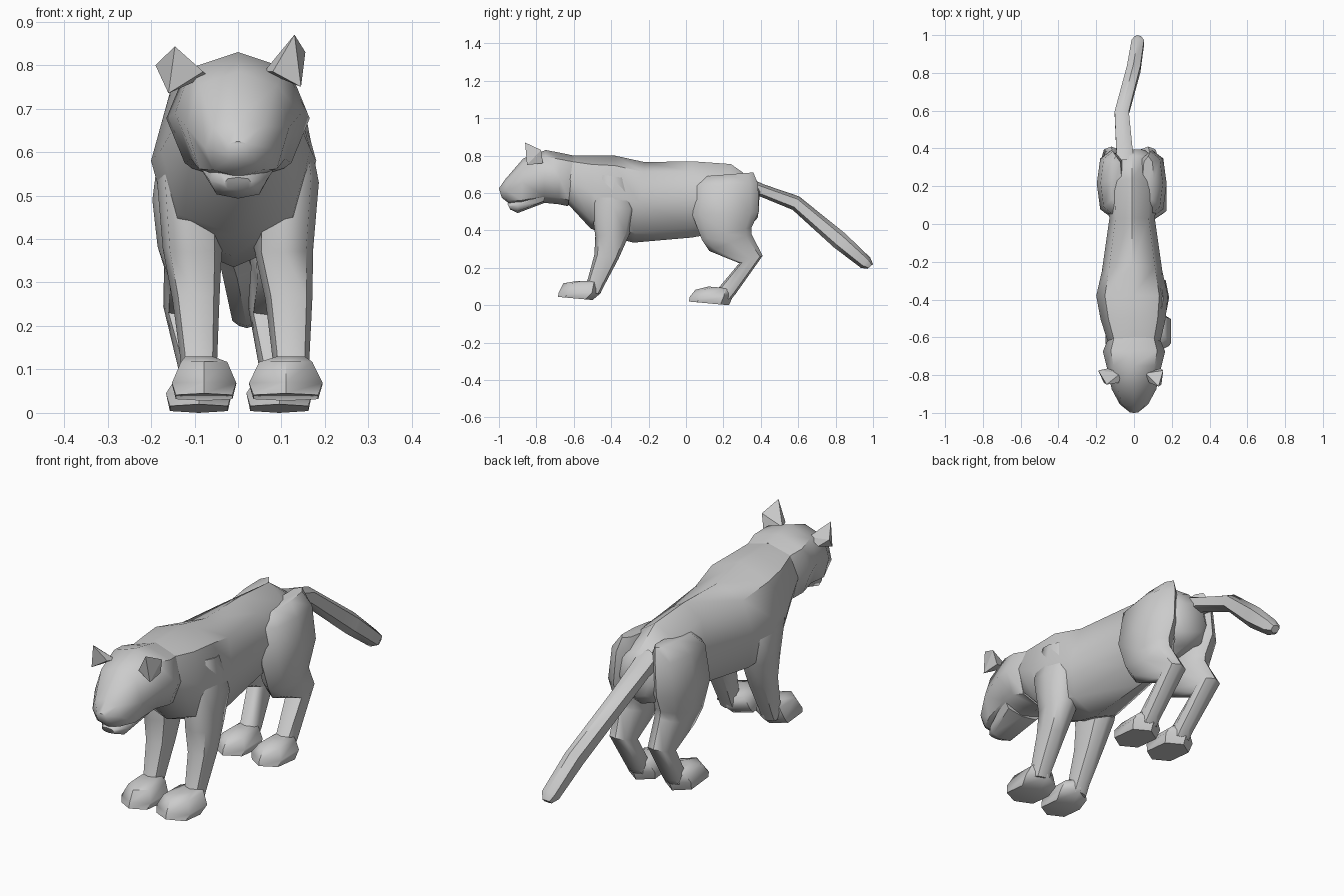
import bpy, bmesh, math
from mathutils import Vector


def finish(name, bm, angle=52):
    bmesh.ops.recalc_face_normals(bm, faces=bm.faces[:])
    me = bpy.data.meshes.new(name)
    bm.to_mesh(me)
    bm.free()
    ob = bpy.data.objects.new(name, me)
    bpy.context.collection.objects.link(ob)
    bpy.ops.object.select_all(action='DESELECT')
    ob.select_set(True)
    bpy.context.view_layer.objects.active = ob
    bpy.ops.object.shade_smooth_by_angle(angle=math.radians(angle))
    return ob


def loft(name, rings, n=8, p=0.8):
    """Skin through rings: (y, z of one end, y, z of other end, centre x, half width[, fullness])."""
    bm = bmesh.new()
    loops = []
    for ya, za, yb, zb, cx, hx, *q in rings:
        e = q[0] if q else p
        mid = Vector((cx, (ya + yb) / 2, (za + zb) / 2))
        arm = Vector((0, (ya - yb) / 2, (za - zb) / 2))
        loop = []
        for i in range(n):
            t = 2 * math.pi * i / n
            c, s = (math.copysign(abs(v) ** e, v) if abs(v) > 1e-6 else 0
                    for v in (math.cos(t), math.sin(t)))
            loop.append(bm.verts.new(mid + arm * c + Vector((hx * s, 0, 0))))
        loops.append(loop)
    for a, b in zip(loops, loops[1:]):
        for i in range(n):
            j = (i + 1) % n
            bm.faces.new((a[i], a[j], b[j], b[i]))
    bm.faces.new(loops[0])
    bm.faces.new(loops[-1])
    return finish(name, bm)


def hull(name, points):
    bm = bmesh.new()
    for co in points:
        bm.verts.new(co)
    bmesh.ops.convex_hull(bm, input=bm.verts[:])
    return finish(name, bm, 20)


# Torso from neck to rump, with a peaked ridge over the hips
loft("torso", [
    (-.70, .79, -.66, .57, 0, .11),
    (-.61, .80, -.63, .54, 0, .14),
    (-.50, .80, -.51, .41, -.005, .172),
    (-.38, .80, -.38, .36, -.01, .19),
    (-.22, .765, -.28, .335, -.01, .16),
    (.03, .77, .03, .362, -.01, .12, .9),
    (.24, .755, .16, .385, -.01, .145, 1.25),
    (.36, .67, .34, .42, -.01, .12, .9),
    (.395, .61, .385, .47, -.01, .07, .9)])

# Head, tapering to the nose, and the lower jaw
loft("head", [
    (-1.0, .625, -.985, .575, 0, .028),
    (-.965, .675, -.945, .543, 0, .075),
    (-.87, .785, -.88, .53, 0, .118),
    (-.75, .83, -.76, .548, 0, .145, .85),
    (-.67, .815, -.68, .54, 0, .165, .85),
    (-.60, .80, -.63, .53, 0, .14)])
loft("lower_jaw", [
    (-.955, .542, -.94, .512, 0, .032),
    (-.90, .575, -.90, .493, 0, .065),
    (-.75, .64, -.76, .546, 0, .105)])

# Ears: flared wedges leaning outward
hull("right_ear", [(.06, -.79, .785), (.145, -.85, .75), (.14, -.765, .76), (.08, -.84, .785),
                   (.13, -.86, .87), (.155, -.775, .83)])
hull("left_ear", [(-.07, -.79, .775), (-.16, -.84, .735), (-.14, -.765, .76), (-.08, -.84, .785),
                  (-.145, -.85, .843), (-.19, -.775, .80)])

# Legs and paws: per side x positions of the joints, since the stance is uneven
for side, s, ankle, fpaw, fw, hock, hpaw in (
        ("left", -1, -.09, -.078, .083, -.12, -.09),
        ("right", 1, .122, .11, .095, .075, .095)):
    loft(side + "_front_leg", [
        (-.46, .70, -.33, .68, s * .12, .035),
        (-.51, .55, -.27, .51, s * .113, .073),
        (-.485, .37, -.30, .385, s * .105, .068),
        (-.49, .27, -.36, .25, s * .04 + ankle * .63, .054),
        (-.525, .14, -.44, .10, ankle, .042),
        (-.55, .07, -.46, .06, ankle, .042)])
    loft(side + "_front_paw", [
        (-.685, .045, -.50, .028, fpaw, fw * .88),
        (-.68, .07, -.455, .065, fpaw, fw),
        (-.655, .118, -.45, .115, fpaw, fw * .72),
        (-.58, .13, -.46, .13, ankle, .035)], n=6)
    loft(side + "_hind_leg", [
        (.10, .69, .36, .71, s * .085 - .01, .03),
        (.05, .64, .385, .65, s * .10 - .012, .065),
        (.035, .48, .39, .50, s * .11 - .012, .075),
        (.085, .35, .35, .415, s * .105 - .01, .07),
        (.125, .29, .35, .38, s * .10 - .01, .06),
        (.285, .225, .41, .265, hock, .052),
        (.18, .10, .265, .06, hpaw, .042),
        (.15, .06, .24, .03, hpaw, .042)])
    loft(side + "_hind_paw", [
        (.015, .02, .23, .0, hpaw, .075),
        (.02, .045, .25, .045, hpaw, .085),
        (.05, .083, .255, .08, hpaw, .058),
        (.12, .10, .25, .09, hpaw, .035)], n=6)

# Tail
loft("tail", [
    (.34, .68, .33, .585, -.045, .05),
    (.42, .645, .40, .58, -.052, .048),
    (.605, .582, .57, .51, -.065, .042),
    (.85, .385, .79, .31, -.002, .04),
    (.985, .255, .935, .20, .02, .037),
    (1.0, .22, .97, .195, .02, .02)], n=6, p=.8)
